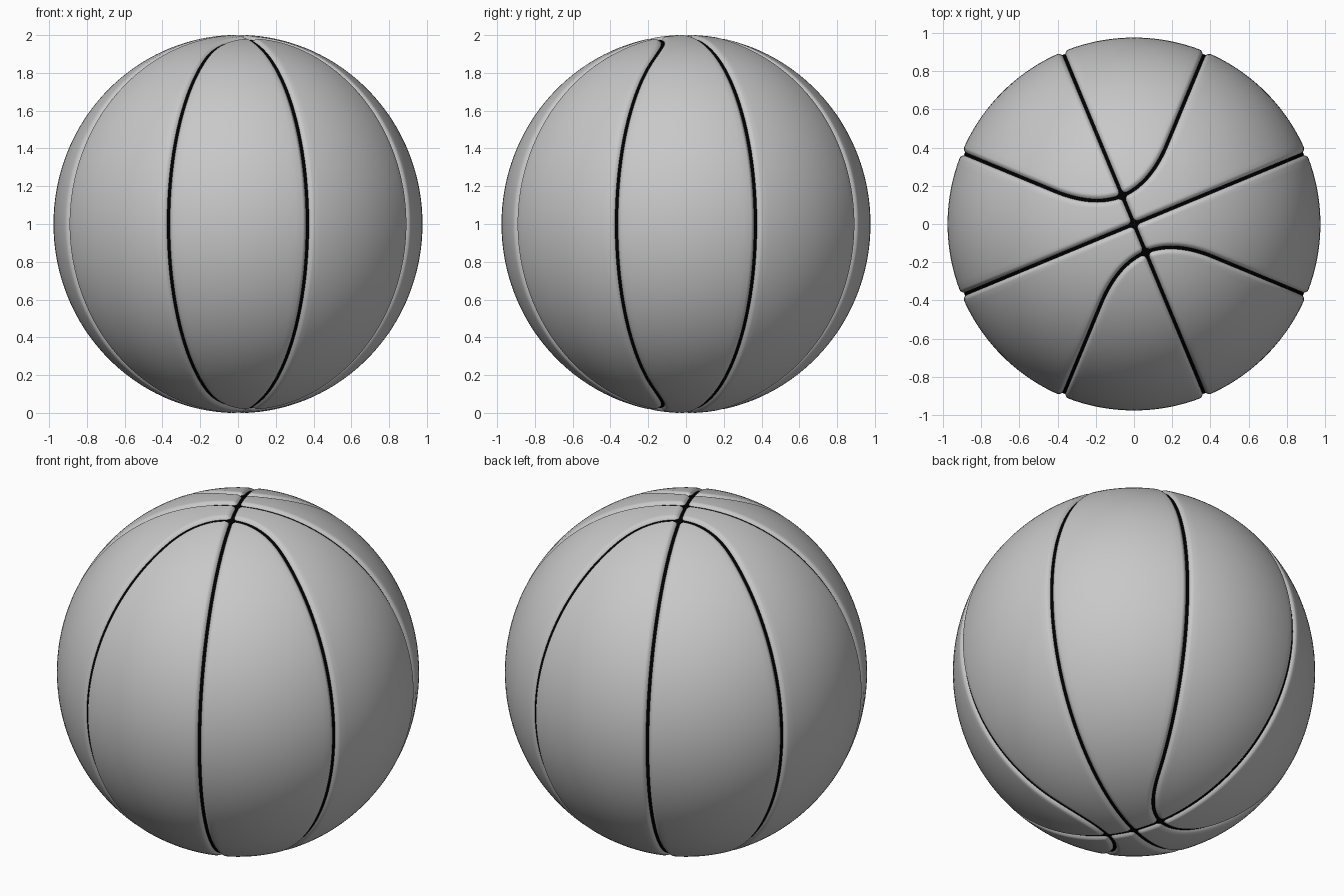
import bpy, bmesh, math
from mathutils import Vector

cube = bpy.data.objects.get("Cube")
if cube:
    bpy.data.objects.remove(cube, do_unlink=True)

WIDE, TALL = 0.977, 1.001      # half width and half height of the ball
BEND = 0.333                   # where the curved seams leave their meridian
LIP, DEPTH, CORE = 0.033, 0.03, 0.016
TURN = math.radians(22.5)
V_AXIS = Vector((math.cos(TURN), math.sin(TURN), 0))
U_AXIS = Vector((-math.sin(TURN), math.cos(TURN), 0))
ROWS, COLS = 60, 18
BANDS = [0, 0.004, 0.008, 0.011, 0.015, 0.02, 0.026, 0.033]


def material(name, value, roughness):
    m = bpy.data.materials.new(name)
    m.use_nodes = True
    colour = (value, value, value, 1)
    m.diffuse_color = colour
    bsdf = next(n for n in m.node_tree.nodes if n.type == 'BSDF_PRINCIPLED')
    bsdf.inputs["Base Color"].default_value = colour
    bsdf.inputs["Roughness"].default_value = roughness
    return m


grey = material("panel grey", 0.58, 0.6)
black = material("seam black", 0.0, 0.8)


def finish(bm, name, mat):
    mesh = bpy.data.meshes.new(name)
    bm.to_mesh(mesh)
    bm.free()
    mesh.materials.append(mat)
    mesh.shade_smooth()
    obj = bpy.data.objects.new(name, mesh)
    bpy.context.collection.objects.link(obj)
    obj.location.z = 1
    return obj


# Seam layout on a unit sphere, in one eighth (u, v, z all positive)
def bend(v):
    return v if v > BEND else v * v / (2 * BEND) + BEND / 2


def curved_seam(t):
    v = math.sin(math.pi / 4) * math.sin(t * math.pi / 2)
    u = bend(v)
    return Vector((u, v, math.sqrt(max(0, 1 - u * u - v * v))))


def cross_seam(t):
    return Vector((0, math.sin(t * math.pi / 2), math.cos(t * math.pi / 2)))


def long_seam(t):
    start = math.asin(BEND / 2)
    a = start + (math.pi / 2 - start) * t
    return Vector((math.sin(a), 0, math.cos(a)))


# Rounded panel edge: how far the surface sinks near each seam
def sink(p):
    u, v = p.x, p.y
    slope = min(v / BEND, 1)
    gaps = (abs(u), abs(v), abs(u - bend(v)) / math.hypot(1, slope))
    # The cross seam and long seam are planes, the third is the curved seam
    total = sum(max(0, 1 - g / LIP) ** 2 for g in gaps)
    return DEPTH * min(1, total)


def arc(a, b):
    """Points from seam to seam, packed closely along both edges."""
    length = a.angle(b, 0)
    k = min(1, length / 0.09)
    edge = [d * k for d in BANDS]
    inner = length - 2 * edge[-1]
    steps = edge + [edge[-1] + inner * i / COLS for i in range(1, COLS)]
    steps += [length - d for d in reversed(edge)]
    if length < 1e-6:
        return [a.copy() for _ in steps]
    return [(a * math.sin(length - s) + b * math.sin(s)) / math.sin(length) for s in steps]


def panel(name, seam_a, seam_b, side_u, side_v):
    bm = bmesh.new()
    ts = [(i / ROWS) ** 1.6 for i in range(ROWS + 1)]
    rows = [(t, 1) for t in ts] + [(t, -1) for t in reversed(ts[:-1])]
    grid = []
    for t, side_z in rows:
        line = []
        for p in arc(seam_a(t), seam_b(t)):
            q = p * (1 - sink(p))
            co = (U_AXIS * q.x * side_u + V_AXIS * q.y * side_v) * WIDE
            co.z = q.z * TALL * side_z
            line.append(bm.verts.new(co))
        grid.append(line)
    for r0, r1 in zip(grid, grid[1:]):
        for i in range(len(r0) - 1):
            corners = [r0[i], r0[i + 1], r1[i + 1], r1[i]]
            bm.faces.new(corners if side_u * side_v > 0 else corners[::-1])
    bmesh.ops.remove_doubles(bm, verts=bm.verts, dist=1e-5)
    # Turn the whole panel outward
    bm.normal_update()
    if sum(f.normal.dot(f.calc_center_median()) * f.calc_area() for f in bm.faces) < 0:
        bmesh.ops.reverse_faces(bm, faces=bm.faces)
    finish(bm, name, grey)


# Eight panels: a pointed and a square-ended one in each quarter
for side_u, u_name in ((1, "back"), (-1, "front")):
    for side_v, v_name in ((1, "left"), (-1, "right")):
        where = u_name + "_" + v_name
        panel("pointed_panel_" + where, long_seam, curved_seam, side_u, side_v)
        panel("square_panel_" + where, curved_seam, cross_seam, side_u, side_v)

# Black core that shows between the panels as the seams
bm = bmesh.new()
bmesh.ops.create_uvsphere(bm, u_segments=160, v_segments=80, radius=1 - CORE)
bmesh.ops.scale(bm, vec=(WIDE, WIDE, TALL), verts=bm.verts)
finish(bm, "seam_core", black)
